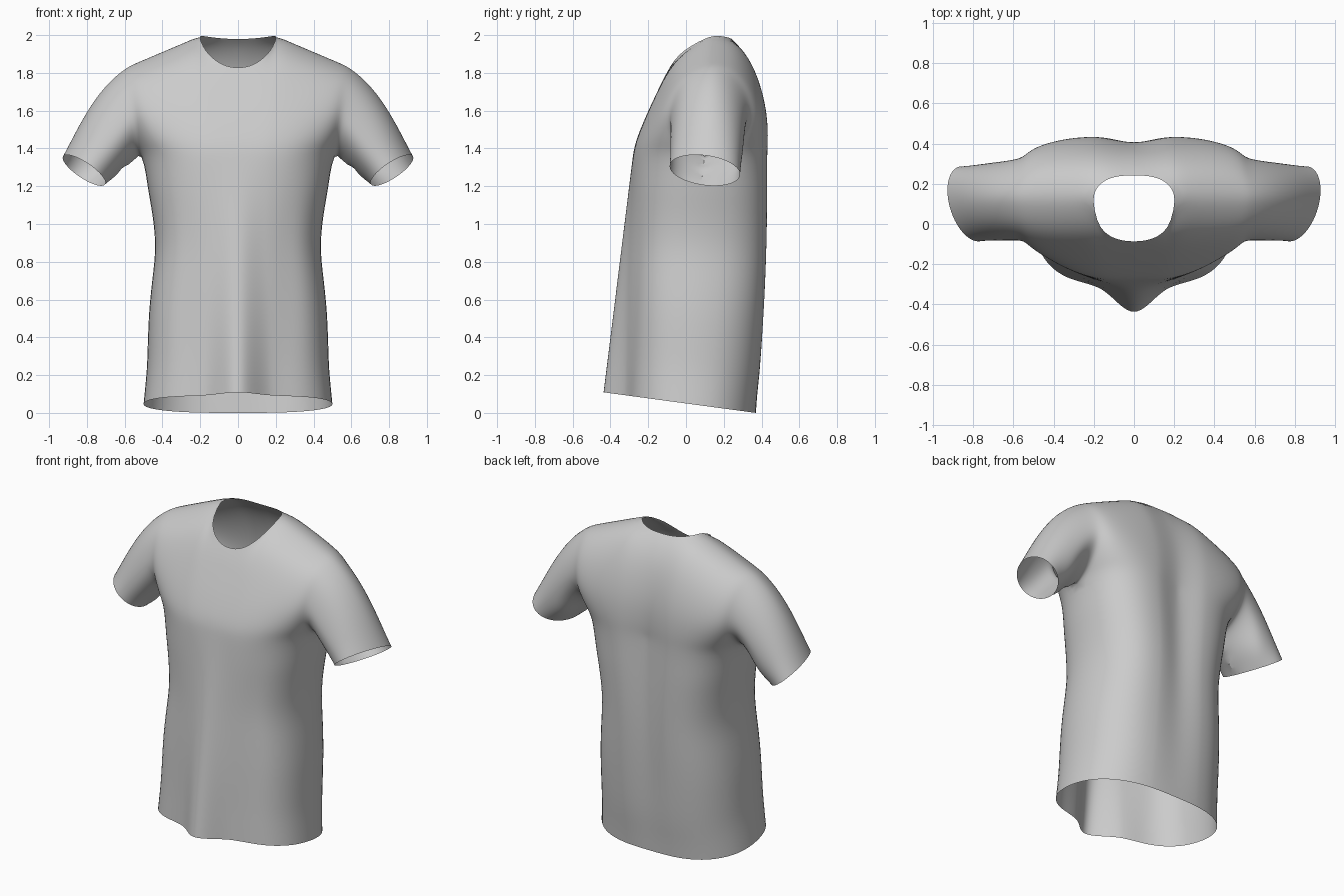
import bpy, bmesh, math
from mathutils import Vector

if "Cube" in bpy.data.objects:
    bpy.data.objects.remove(bpy.data.objects["Cube"])

ARMPIT_Z, NECK_Z, SHOULDER_Z = 1.37, 2.0, 1.84
NECK_U = 0.36
COLUMNS = [0, .07, .14, .21, .27, .32, NECK_U, .46, .56, .66, .76, .85, .92, .97, 1]
ROWS = 14
FRONT_POWER, BACK_POWER = 3, 4.2

# Evenly spaced keys from armpit to shoulder: centre depth, height share, armhole depth
FRONT = [(-.28, 0, .10), (-.262, .12, 0), (-.217, .3, -.07), (-.165, .48, -.085),
         (-.11, .66, -.06), (-.05, .81, -.02), (.03, .92, .04), (.13, 1, .13)]
BACK = [(.437, 0, .10), (.44, .12, .22), (.435, .3, .31), (.415, .48, .335),
        (.38, .66, .32), (.33, .82, .28), (.25, .965, .21), (.13, 1, .13)]
# Evenly spaced keys from hem to armpit
WIDTH = [.505, .488, .482, .475, .458, .441, .455, .485, .515]
BACK_DEPTH = [.37, .395, .412, .425, .433, .437, .437]


def lerp(a, b, t):
    return a + (b - a) * t


def sample(keys, t):
    """Catmull-Rom through evenly spaced numbers."""
    n = len(keys) - 1
    i = min(int(t * n), n - 1)
    f = t * n - i
    a, b, c, d = (keys[max(0, min(n, i + k))] for k in (-1, 0, 1, 2))
    return b + .5 * f * (c - a + f * (2*a - 5*b + 4*c - d + f * (3*(b - c) + d - a)))


def section(u, power):
    return math.sqrt(max(0, 1 - u ** power))


def bell(u, centre, width):
    return math.exp(-((u - centre) / width) ** 2)


def lower(u, s, back):
    """Point between hem and armpit."""
    side = lerp(.03, .10, s)
    if back:
        y = lerp(side, sample(BACK_DEPTH, s), section(u, lerp(3, BACK_POWER, s)))
        # groove down the spine
        y -= .042 * s * bell(u, 0, .24)
    else:
        # the hem is drawn forward to a soft point in the middle
        point = .3 * (1 - s)
        shape = (1 - point) * section(u, lerp(4, FRONT_POWER, s)) + point * bell(u, 0, .25)
        y = lerp(side, lerp(-.44, -.28, s), shape)
        # soft drape running down from the chest
        y += .012 * math.sin(math.pi * s) * bell(u, .6, .15)
    hem = .05 - .135 * y
    return Vector((u * sample(WIDTH, s), y, lerp(hem, ARMPIT_Z, s)))


def upper(u, v, back):
    """Point between armpit and neckline or shoulder seam."""
    limit = 1
    if u < NECK_U:
        low = .86 if back else .63
        limit = lerp(1, low, math.sqrt(1 - (u / NECK_U) ** 2.3))
    t = v * limit
    centre, rise, edge = (sample([k[j] for k in (BACK if back else FRONT)], t)
                          for j in range(3))
    y = lerp(edge, centre, section(u, BACK_POWER if back else FRONT_POWER))
    if back:
        y -= .042 * (1 - t) * bell(u, 0, .24)
    top = lerp(NECK_Z, SHOULDER_Z, max(0, (u - NECK_U) / (1 - NECK_U)))
    return Vector((u * lerp(.515, .585, t), y, lerp(ARMPIT_Z, top, rise)))


def add_grid(bm, rows):
    verts = [[bm.verts.new(p) for p in row] for row in rows]
    for r0, r1 in zip(verts, verts[1:]):
        for i in range(len(r0) - 1):
            bm.faces.new((r0[i], r0[i + 1], r1[i + 1], r1[i]))


bm = bmesh.new()

# Front and back panels, one half
for back in (False, True):
    for panel in (lower, upper):
        add_grid(bm, [[panel(u, j / ROWS, back) for u in COLUMNS] for j in range(ROWS + 1)])

# Sleeve, from the armhole loop to the cuff
armhole = [upper(1, j / ROWS, False) for j in range(ROWS + 1)]
armhole += [upper(1, j / ROWS, True) for j in reversed(range(ROWS))]
cuff_centre = Vector((.815, .10, 1.284))
cuff_up = Vector((.11, .02, .077))
cuff_side = Vector((-.03, -.187, .03))
outward = Vector((.6, 0, .8))
sleeve = []
for r in range(9):
    s = r / 8
    ring = []
    for k, start in enumerate(armhole):
        angle = 2 * math.pi * k / (len(armhole) - 1)
        end = cuff_centre - cuff_up * math.cos(angle) + cuff_side * math.sin(angle)
        high = max(0, -math.cos(angle))
        p = start.lerp(end, s) + outward * (.045 * high * math.sin(math.pi * s ** .8))
        # crease behind the armpit
        p.y -= .025 * bell(angle, 1.75 * math.pi, .4) * math.sin(2 * math.pi * s)
        ring.append(p)
    sleeve.append(ring)
add_grid(bm, sleeve)

bmesh.ops.remove_doubles(bm, verts=bm.verts, dist=.0005)
bmesh.ops.recalc_face_normals(bm, faces=bm.faces)
# make the cloth face outwards
probe = min(bm.faces, key=lambda f: f.calc_center_median().y)
if probe.normal.y > 0:
    bmesh.ops.reverse_faces(bm, faces=bm.faces)
# relax the seam lines between body and sleeve
inner = [v for v in bm.verts if not v.is_boundary and v.co.x > .02 and v.co.z > 1.2]
for step in range(3):
    bmesh.ops.smooth_vert(bm, verts=inner, factor=.4,
                          use_axis_x=True, use_axis_y=True, use_axis_z=True)

mesh = bpy.data.meshes.new("shirt")
bm.to_mesh(mesh)
bm.free()
shirt = bpy.data.objects.new("shirt", mesh)
bpy.context.collection.objects.link(shirt)

# Mirror the half and smooth the cloth
mirror = shirt.modifiers.new("mirror", 'MIRROR')
mirror.use_clip = True
mirror.merge_threshold = .001
smooth = shirt.modifiers.new("smooth", 'SUBSURF')
smooth.levels = smooth.render_levels = 1
for face in mesh.polygons:
    face.use_smooth = True

# Cloth colour
cloth = bpy.data.materials.new("light grey cloth")
cloth.use_nodes = True
colour = (.6, .6, .6, 1)
cloth.diffuse_color = colour
cloth.node_tree.nodes["Principled BSDF"].inputs["Base Color"].default_value = colour
mesh.materials.append(cloth)
